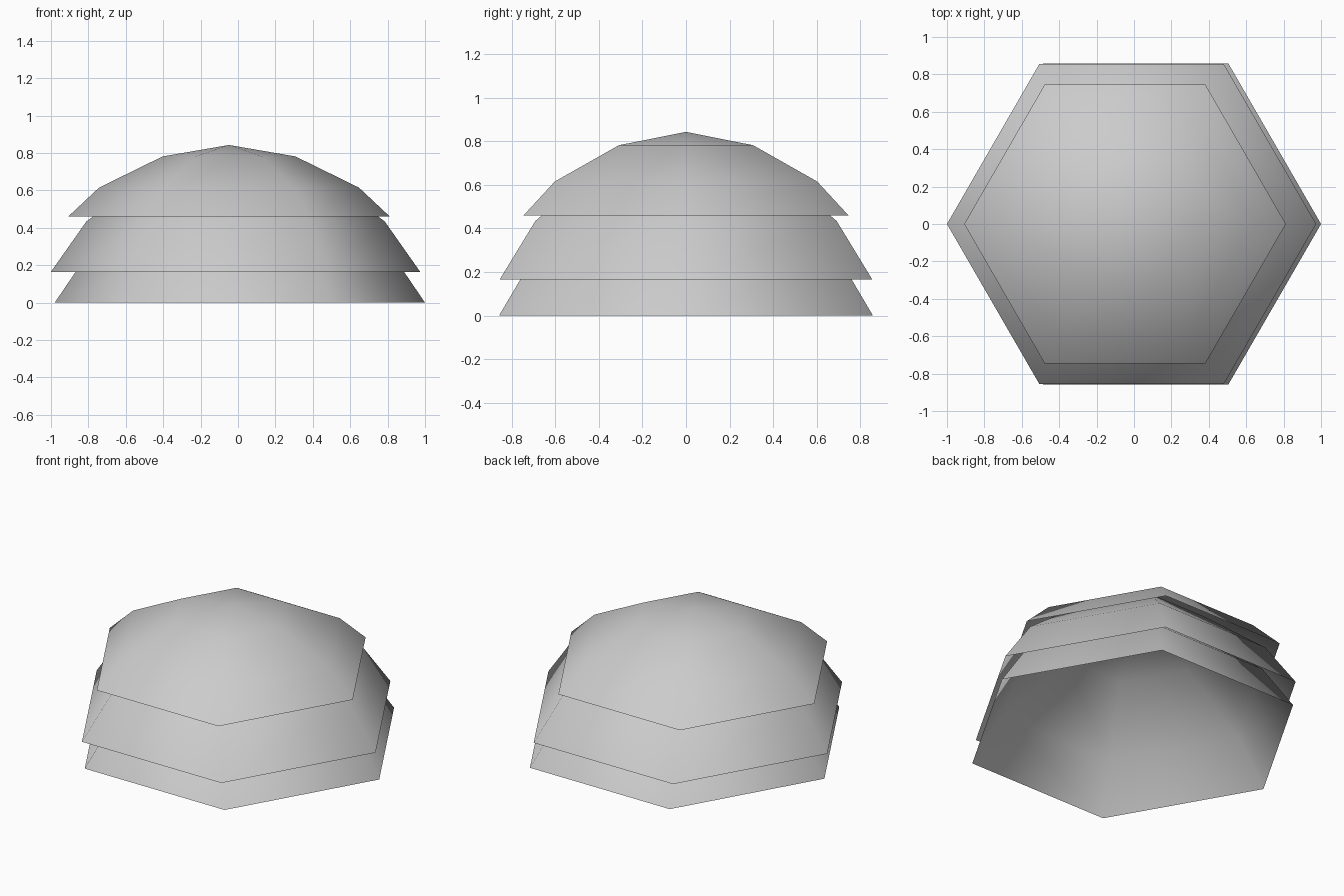
import bpy, bmesh, math

if "Cube" in bpy.data.objects:
    bpy.data.objects.remove(bpy.data.objects["Cube"])

grey = bpy.data.materials.new("light grey")
grey.diffuse_color = (0.6, 0.6, 0.6, 1)
grey.use_nodes = True
grey.node_tree.nodes["Principled BSDF"].inputs["Base Color"].default_value = grey.diffuse_color


def dome(name, cx, base_z, radius, height):
    """Open six-sided smooth dome: three rings and an apex."""
    profile = [(1.0, 0.0), (0.808, 0.405), (0.413, 0.84)]  # radius, height fractions
    bm = bmesh.new()
    rings = []
    for r, h in profile:
        rings.append([bm.verts.new((cx + radius * r * math.cos(i * math.pi / 3),
                                    radius * r * math.sin(i * math.pi / 3),
                                    base_z + height * h)) for i in range(6)])
    apex = bm.verts.new((cx, 0, base_z + height))
    for i in range(6):
        j = (i + 1) % 6
        for low, high in zip(rings, rings[1:]):
            bm.faces.new((low[i], low[j], high[j], high[i]))
        bm.faces.new((rings[-1][i], rings[-1][j], apex))
    for f in bm.faces:
        f.smooth = True
    mesh = bpy.data.meshes.new(name)
    bm.to_mesh(mesh)
    bm.free()
    mesh.materials.append(grey)
    bpy.context.collection.objects.link(bpy.data.objects.new(name, mesh))


# Three nested leaf tiers, slightly offset sideways
dome("bottom_tier", 0.01, 0.0, 0.99, 0.69)
dome("middle_tier", -0.013, 0.165, 0.987, 0.665)
dome("top_tier", -0.048, 0.46, 0.86, 0.383)
